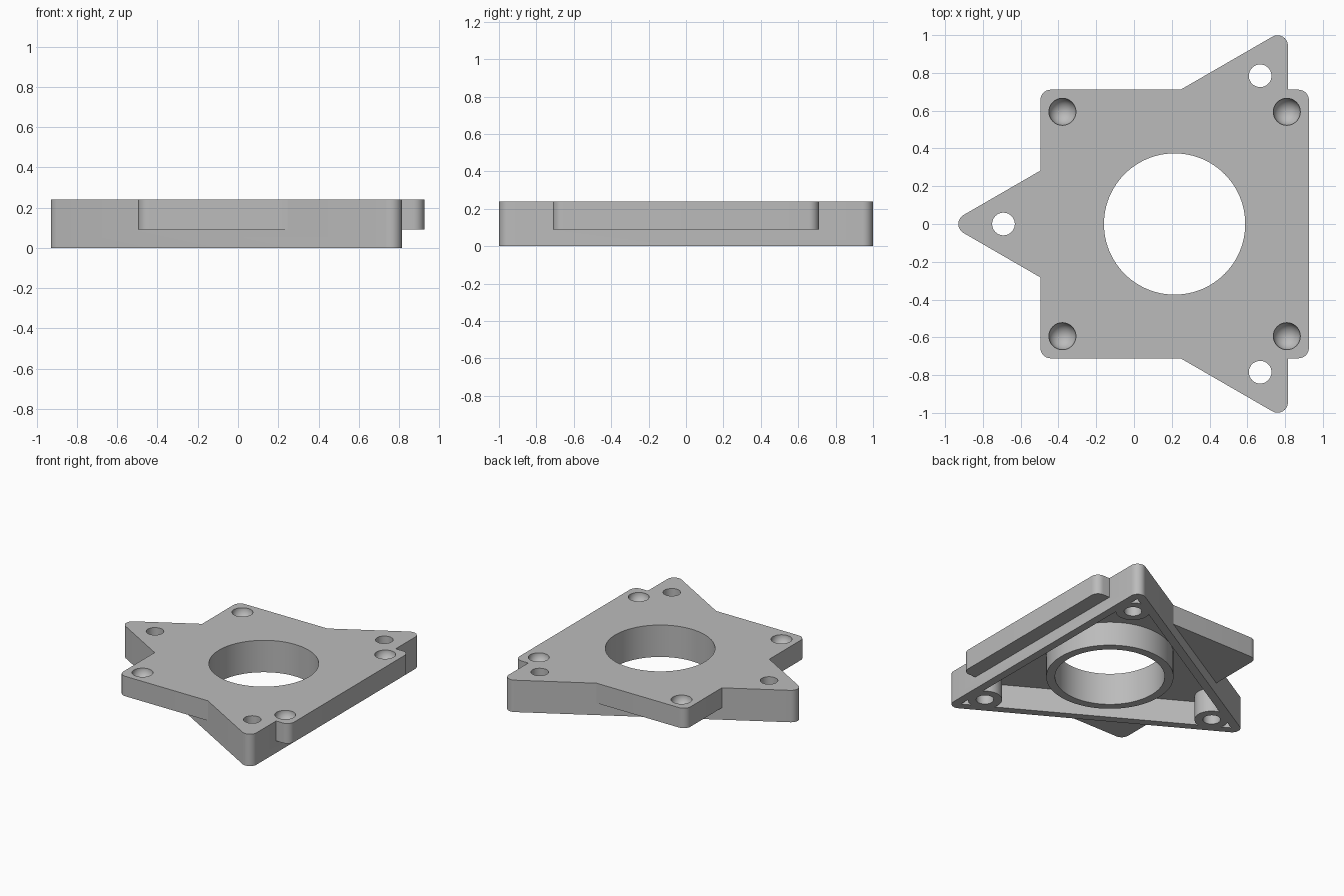
import bpy, bmesh, math
from math import cos, sin, pi
from mathutils import Vector

if "Cube" in bpy.data.objects:
    bpy.data.objects.remove(bpy.data.objects["Cube"], do_unlink=True)

CX = 0.215                      # centre of the bore, square and triangle
TOP, CEILING, SLAB_BOTTOM = 0.24, 0.18, 0.09
WALL, INRADIUS = 0.06, 0.6
BORE, HOLE = 0.374, 0.06

grey = bpy.data.materials.new("grey")
grey.use_nodes = True
colour = (0.5, 0.5, 0.5, 1)
grey.diffuse_color = colour
grey.node_tree.nodes["Principled BSDF"].inputs["Base Color"].default_value = colour


def make_object(name, bm):
    bmesh.ops.recalc_face_normals(bm, faces=bm.faces)
    mesh = bpy.data.meshes.new(name)
    bm.to_mesh(mesh)
    bm.free()
    mesh.materials.append(grey)
    obj = bpy.data.objects.new(name, mesh)
    bpy.context.collection.objects.link(obj)
    return obj


def prism(name, outline, z0, z1):
    bm = bmesh.new()
    face = bm.faces.new([bm.verts.new((x, y, z0)) for x, y in outline])
    new = bmesh.ops.extrude_face_region(bm, geom=[face])["geom"]
    bmesh.ops.translate(bm, vec=(0, 0, z1 - z0),
                        verts=[v for v in new if isinstance(v, bmesh.types.BMVert)])
    return make_object(name, bm)


def polygon(sides, inradius, start, rounding=0.0, steps=8):
    """Regular polygon around the bore, with optional rounded corners."""
    reach = (inradius - rounding) / cos(pi / sides)
    points = []
    for i in range(sides):
        a = start + 2 * pi * i / sides
        centre = Vector((CX + reach * cos(a), reach * sin(a)))
        if not rounding:
            points.append(centre)
            continue
        for k in range(steps + 1):
            b = a + (k / steps - 0.5) * 2 * pi / sides
            points.append(centre + rounding * Vector((cos(b), sin(b))))
    return points


def cylinder(name, x, y, radius, z0, z1, sides=48):
    ring = [(x + radius * cos(2 * pi * i / sides), y + radius * sin(2 * pi * i / sides))
            for i in range(sides)]
    return prism(name, ring, z0, z1)


def combine(target, tool, operation):
    mod = target.modifiers.new(operation.lower(), "BOOLEAN")
    mod.operation, mod.solver, mod.object = operation, "EXACT", tool
    bpy.context.view_layer.objects.active = target
    bpy.ops.object.modifier_apply(modifier=mod.name)
    bpy.data.objects.remove(tool, do_unlink=True)


# Triangular housing with the square flange across its upper part
body = prism("mounting_plate", polygon(3, INRADIUS, pi, 0.055), 0, TOP)
flange = prism("square_flange", polygon(4, 0.711, pi / 4, 0.055), SLAB_BOTTOM, TOP)
combine(body, flange, "UNION")

# Hollow underside
combine(body, prism("pocket", polygon(3, INRADIUS - WALL, pi), -0.1, CEILING), "DIFFERENCE")

# Collar around the bore and a boss around each corner hole
corners = [(CX + 0.906 * cos(a), 0.906 * sin(a)) for a in (pi / 3, pi, -pi / 3)]
combine(body, cylinder("collar", CX, 0, BORE + WALL, 0, 0.21, 96), "UNION")
for x, y in corners:
    combine(body, cylinder("boss", x, y, HOLE + 0.057, 0, 0.21), "UNION")

# Through holes
combine(body, cylinder("bore", CX, 0, BORE, -0.1, 0.4, 96), "DIFFERENCE")
for x, y in corners:
    combine(body, cylinder("corner_hole", x, y, HOLE, -0.1, 0.4), "DIFFERENCE")

# Round dimples at the corners of the square
for sx in (-1, 1):
    for sy in (-1, 1):
        bm = bmesh.new()
        bmesh.ops.create_uvsphere(bm, u_segments=32, v_segments=17, radius=0.072)
        bmesh.ops.translate(bm, verts=bm.verts, vec=(CX + sx * 0.594, sy * 0.594, TOP))
        combine(body, make_object("dimple", bm), "DIFFERENCE")

# Smooth curved walls, sharp rims
bpy.ops.object.select_all(action="DESELECT")
body.select_set(True)
bpy.context.view_layer.objects.active = body
bpy.ops.object.shade_smooth_by_angle(angle=math.radians(30))
